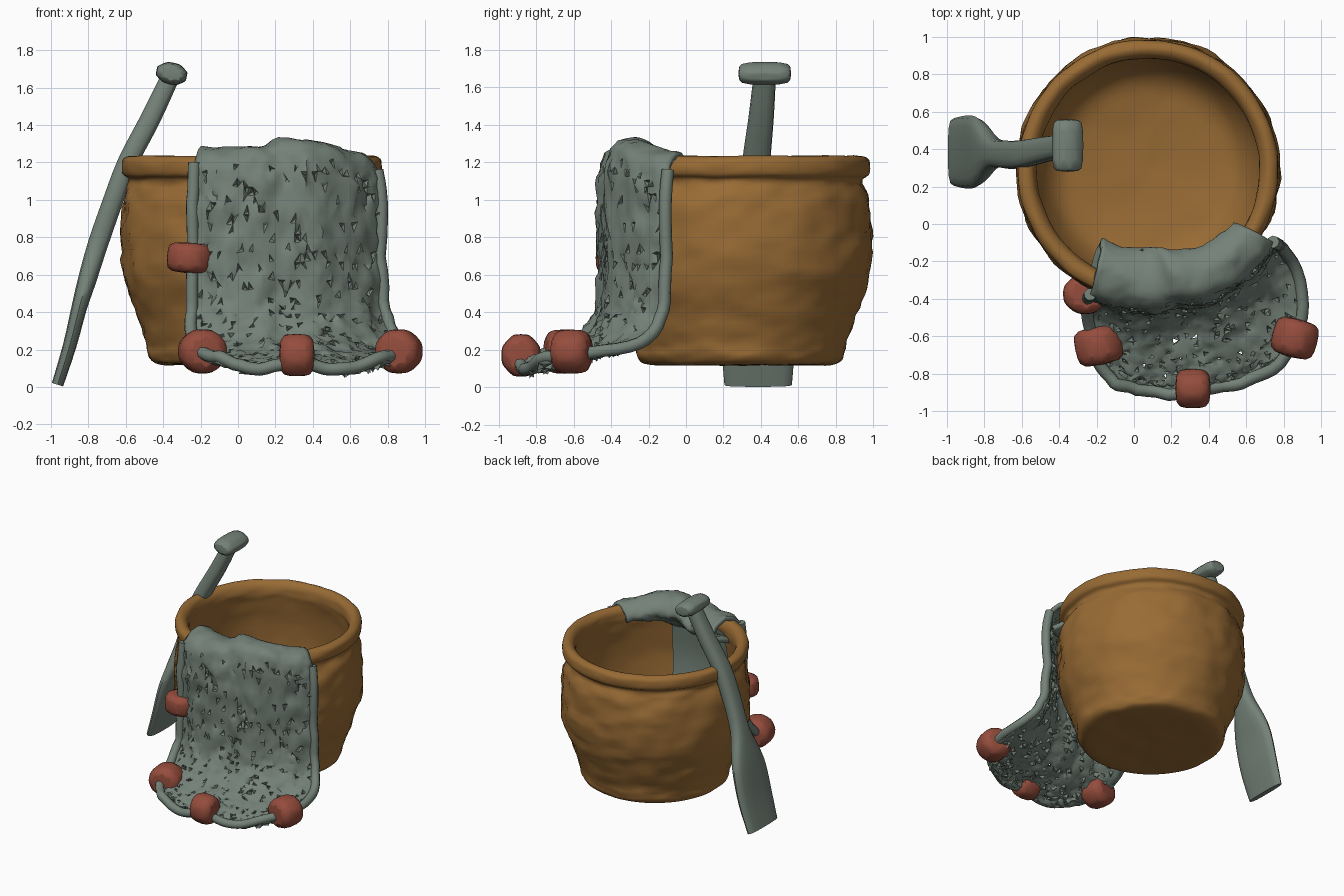
import bpy, bmesh, math, random
from mathutils import Vector, noise

random.seed(4)
if "Cube" in bpy.data.objects:
    bpy.data.objects.remove(bpy.data.objects["Cube"], do_unlink=True)

CENTRE = Vector((0.075, 0.29, 0))


def material(name, colour):
    mat = bpy.data.materials.new(name)
    mat.use_nodes = True
    mat.diffuse_color = (*colour, 1)
    mat.node_tree.nodes["Principled BSDF"].inputs["Base Color"].default_value = (*colour, 1)
    return mat


wicker = material("wicker brown", (0.315, 0.147, 0.035))
cord = material("cord grey green", (0.175, 0.223, 0.188))
clay = material("float red", (0.3, 0.074, 0.046))


def smooth(obj, angle):
    bpy.ops.object.select_all(action="DESELECT")
    obj.select_set(True)
    bpy.context.view_layer.objects.active = obj
    bpy.ops.object.shade_smooth_by_angle(angle=math.radians(angle))


def finish(bm, name, mat, angle=40):
    mesh = bpy.data.meshes.new(name)
    bm.to_mesh(mesh)
    bm.free()
    obj = bpy.data.objects.new(name, mesh)
    bpy.context.collection.objects.link(obj)
    mesh.materials.append(mat)
    smooth(obj, angle)
    return obj


def sample(rows, t):
    """Smooth spline through equally spaced rows of values, t from 0 to 1."""
    last = len(rows) - 1
    i = min(int(t * last), last - 1)
    f = t * last - i
    a, b, c, d = (rows[min(max(k, 0), last)] for k in range(i - 1, i + 3))
    return [q + f * ((r - p) / 2 + f * (p - 2.5 * q + 2 * r - s / 2
            + f * (1.5 * (q - r) + (s - p) / 2))) for p, q, r, s in zip(a, b, c, d)]


def polar(radius, degrees, z):
    """Point around the basket axis; zero degrees faces the front."""
    a = math.radians(degrees)
    return CENTRE + Vector((radius * math.sin(a), -radius * math.cos(a), z))


def grid(func, cols, rows, closed=False):
    bm = bmesh.new()
    count = cols if closed else cols + 1
    v = [[bm.verts.new(func(i / cols, j / rows)) for i in range(count)] for j in range(rows + 1)]
    for j in range(rows):
        for i in range(cols):
            k = (i + 1) % count
            bm.faces.new((v[j][i], v[j][k], v[j + 1][k], v[j + 1][i]))
    return bm, v


# Basket: lathed wall with a rolled rim and a lumpy woven surface
wall = [(0.02, 0.12), (0.3, 0.12), (0.49, 0.12), (0.55, 0.16), (0.57, 0.25), (0.63, 0.42),
        (0.69, 0.6), (0.705, 0.8), (0.685, 1.0), (0.655, 1.1), (0.69, 1.14), (0.69, 1.21),
        (0.65, 1.235), (0.61, 1.21), (0.595, 1.15), (0.61, 1.06), (0.64, 0.8), (0.61, 0.5),
        (0.5, 0.28), (0.3, 0.22), (0.02, 0.2)]


def basket_point(u, t):
    r, z = sample(wall, t)
    p = polar(r, u * 360, z)
    lump = noise.noise(Vector((p.x * 5, p.y * 5, z * 9)))
    lump += 0.8 * noise.noise(Vector((p.x * 9, p.y * 9, z * 22)))
    rough = 0.024 if t < 0.45 else 0.01
    return polar(r + rough * lump * min(1, r), u * 360, z + 0.005 * lump)


bm, v = grid(basket_point, 96, 100, closed=True)
bm.faces.new(v[0][::-1])
bm.faces.new(v[-1])
finish(bm, "basket", wicker, 50)

# Net: radius, height, left angle and right angle from inside the rim to the hem
drape = [(0.53, 1.08, -30, 51), (0.41, 1.19, -34, 57), (0.46, 1.28, -31, 59), (0.6, 1.325, -27, 60),
         (0.725, 1.25, -25, 60), (0.755, 1.0, -25, 60), (0.75, 0.72, -25, 60),
         (0.76, 0.47, -25, 60), (0.805, 0.33, -24, 59), (0.91, 0.235, -20, 56),
         (1.03, 0.195, -16, 49), (1.11, 0.17, -12, 41), (1.16, 0.155, -8, 32)]


def net_point(u, t):
    r, z, left, right = sample(drape, t)
    inner = max(0, 1 - t * 4)
    hem = max(0, t * 4 - 3)
    fold = math.exp(-((u - 0.43) / 0.06) ** 2)
    r += (0.045 + 0.06 * hem) * u
    r += inner * (0.35 * max(0, u - 0.5) + 0.2 * max(0, 0.3 - u))
    r -= 0.03 * fold * (1 - inner) * (1 - hem)
    # Two rounded humps over the rim, sinking towards the right-hand end
    top = min(1, max(0, (z - 1.05) / 0.15))
    step = 0.5 + 0.5 * math.tanh((u - 0.43) / 0.04)
    z += top * (0.055 * step - 0.04 - 0.2 * max(0, u - 0.55))
    z -= 0.06 * hem * abs(math.sin(u * math.tau))
    p = polar(r, left + (right - left) * u, z)
    bump = noise.noise(p * 8) * 0.02 + noise.noise(p * 25) * 0.008
    return polar(r + bump, left + (right - left) * u, z + bump * 0.7)


bm, v = grid(net_point, 40, 64)
for row in v[22:-1]:
    for vert in row[1:-1]:
        vert.co += Vector([random.uniform(-0.007, 0.007) for _ in range(3)])
bm.normal_update()
if sum(f.normal.y for f in bm.faces) > 0:
    bmesh.ops.reverse_faces(bm, faces=bm.faces[:])
bmesh.ops.triangulate(bm, faces=bm.faces[:])


# Ragged mesh holes: pressed pits, with a few open gaps near the hem
def pitted(face):
    c = face.calc_center_median()
    return c.y < -0.13 and c.z < 1.2 and not any(w.is_boundary for w in face.verts)


meshed = [f for f in bm.faces if pitted(f)]
gaps = [f for f in meshed if f.calc_center_median().y < -0.6 and random.random() < 0.04]
pits = [f for f in meshed if f not in gaps and random.random() < 0.09]
bmesh.ops.delete(bm, geom=gaps, context="FACES")
bmesh.ops.poke(bm, faces=pits, offset=-0.025)
net = finish(bm, "net", cord, 45)
shell = net.modifiers.new("thickness", "SOLIDIFY")
shell.thickness = 0.035
shell.offset = -1

# Net tail hanging flat against the inside wall
bm, v = grid(lambda u, t: polar(sample(wall[14:19], t)[0] - 0.015, -27 + 50 * u,
                                sample(wall[14:19], t)[1]), 16, 20)
finish(bm, "inner_net", cord)

# Rope sewn along the sides and hem
steps = [k / 24 for k in range(25)]
path = [net_point(0, 0.34 + 0.66 * s) for s in steps]
path += [net_point(s, 1) for s in steps[1:]]
path += [net_point(1, 1 - 0.66 * s) for s in steps[1:]]
curve = bpy.data.curves.new("edge_rope", "CURVE")
curve.dimensions = "3D"
curve.bevel_depth = 0.034
curve.bevel_resolution = 2
curve.use_fill_caps = True
spline = curve.splines.new("POLY")
spline.points.add(len(path) - 1)
for point, co in zip(spline.points, path):
    point.co = (*co, 1)
spline.use_smooth = True
curve.materials.append(cord)
rope = bpy.data.objects.new("edge_rope", curve)
bpy.context.collection.objects.link(rope)


# Chunky rounded blocks, used for the floats on the rope and the paddle grip
def barrel(name, mat, place, size, turn, soft=0.2):
    bpy.ops.mesh.primitive_cylinder_add(vertices=8, radius=0.5, depth=1)
    obj = bpy.context.object
    obj.name = name
    obj.scale = size
    bpy.ops.object.transform_apply(location=False, rotation=False, scale=True)
    obj.location = place
    obj.rotation_euler = [math.radians(a) for a in turn]
    bevel = obj.modifiers.new("rounding", "BEVEL")
    bevel.width = min(size) * soft
    bevel.segments = 1
    obj.data.materials.append(mat)
    smooth(obj, 60)
    obj.modifiers.new("softening", "SUBSURF").levels = 1


barrel("upper_float", clay, (-0.26, -0.375, 0.69), (0.27, 0.24, 0.17), (0, 4, 0))
barrel("right_float", clay, (-0.19, -0.65, 0.19), (0.29, 0.27, 0.215), (90, 0, 12))
barrel("front_float", clay, (0.315, -0.88, 0.17), (0.26, 0.24, 0.195), (0, 90, 0))
barrel("left_float", clay, (0.86, -0.61, 0.19), (0.28, 0.27, 0.215), (90, 0, -15))

# Paddle: rounded shaft flattening into a broad blade
spine = [(-0.36, 0.42, 1.66, 0.06, 0.05), (-0.47, 0.4, 1.43, 0.068, 0.055),
         (-0.59, 0.375, 1.2, 0.075, 0.055), (-0.67, 0.37, 0.99, 0.075, 0.055),
         (-0.75, 0.38, 0.76, 0.08, 0.055), (-0.81, 0.385, 0.56, 0.155, 0.05),
         (-0.85, 0.385, 0.42, 0.19, 0.042), (-0.9, 0.385, 0.22, 0.195, 0.037),
         (-0.965, 0.385, 0.012, 0.18, 0.032)]


def paddle_point(u, t):
    x, y, z, wide, thick = sample(spine, t)
    ahead, back = sample(spine, min(1, t + 0.02)), sample(spine, max(0, t - 0.02))
    slope = Vector((ahead[0] - back[0], 0, ahead[2] - back[2])).normalized()
    flat = Vector((-slope.z, 0, slope.x))
    c, s = math.cos(u * math.tau), math.sin(u * math.tau)
    box = [math.copysign(abs(k) ** 0.7, k) for k in (c, s)]
    return Vector((x, y, z)) + Vector((0, box[0] * wide, 0)) + flat * box[1] * thick


bm, v = grid(paddle_point, 14, 24, closed=True)
bm.faces.new(v[0])
bm.faces.new(v[-1][::-1])
bmesh.ops.recalc_face_normals(bm, faces=bm.faces[:])
finish(bm, "paddle", cord, 50)
barrel("paddle_grip", cord, (-0.355, 0.42, 1.675), (0.195, 0.135, 0.285), (90, 12, 0), soft=0.3)
